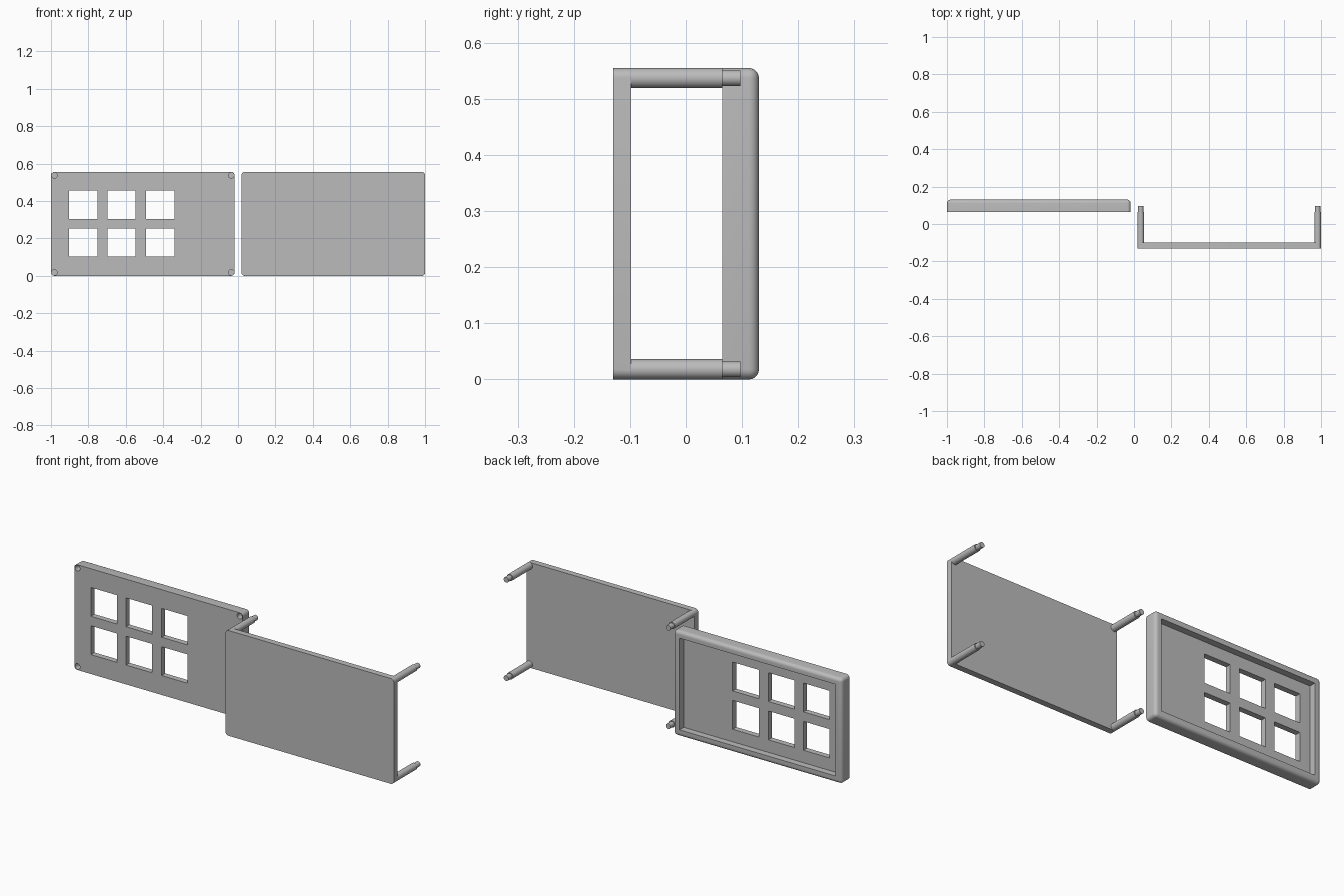
import bpy, bmesh
from math import radians
from mathutils import Matrix, Vector

if "Cube" in bpy.data.objects:
    bpy.data.objects.remove(bpy.data.objects["Cube"])

HEIGHT = 0.555
CORNER = 0.018          # corner radius and post radius
PIN_RADIUS = 0.014
FRAME_FRONT, FRAME_BACK = 0.065, 0.13
FRAME_X = (-1.0, -0.018)
COVER_X = (0.018, 1.0)

grey = bpy.data.materials.new("plain grey")
grey.use_nodes = True
grey.diffuse_color = (0.5, 0.5, 0.5, 1)
grey.node_tree.nodes["Principled BSDF"].inputs["Base Color"].default_value = (0.5, 0.5, 0.5, 1)


def finish(name, bm):
    bmesh.ops.recalc_face_normals(bm, faces=bm.faces)
    mesh = bpy.data.meshes.new(name)
    bm.to_mesh(mesh)
    bm.free()
    mesh.materials.append(grey)
    obj = bpy.data.objects.new(name, mesh)
    bpy.context.collection.objects.link(obj)
    return obj


def activate(obj):
    bpy.ops.object.select_all(action="DESELECT")
    obj.select_set(True)
    bpy.context.view_layer.objects.active = obj


def box(name, xs, ys, zs, radius=0, round_back=False):
    """Box with optional rounded corners and rounded back rim."""
    bm = bmesh.new()
    low, high = (Vector(p) for p in zip(xs, ys, zs))
    place = Matrix.Translation((low + high) / 2) @ Matrix.Diagonal((*(high - low), 1))
    bmesh.ops.create_cube(bm, size=1, matrix=place)
    if radius:
        def rounded(edge):
            a, b = (v.co.y for v in edge.verts)
            return abs(a - b) > 0.001 or (round_back and min(a, b) > ys[1] - 0.001)
        bmesh.ops.bevel(bm, geom=[e for e in bm.edges if rounded(e)], offset=radius,
                        segments=6, profile=0.5, affect="EDGES")
    return finish(name, bm)


def rod(name, x, z, radius, y0, y1):
    """Cylinder running front to back."""
    bm = bmesh.new()
    place = Matrix.Translation((x, (y0 + y1) / 2, z)) @ Matrix.Rotation(radians(90), 4, "X")
    bmesh.ops.create_cone(bm, cap_ends=True, segments=32, radius1=radius, radius2=radius,
                          depth=y1 - y0, matrix=place)
    return finish(name, bm)


def cut(target, cutter):
    mod = target.modifiers.new("cut", "BOOLEAN")
    mod.operation = "DIFFERENCE"
    mod.solver = "EXACT"
    mod.object = cutter
    activate(target)
    bpy.ops.object.modifier_apply(modifier=mod.name)
    bpy.data.objects.remove(cutter)


def smooth(obj):
    activate(obj)
    bpy.ops.object.shade_smooth_by_angle(angle=radians(30))


def corners(xs):
    return [(x, z) for x in (xs[0] + CORNER, xs[1] - CORNER)
            for z in (CORNER, HEIGHT - CORNER)]


# Window frame: tray open to the back, with six windows and four pin sockets
frame = box("window_frame", FRAME_X, (FRAME_FRONT, FRAME_BACK), (0, HEIGHT), CORNER, True)
rim = 0.036
cut(frame, box("recess_cutter", (FRAME_X[0] + rim, FRAME_X[1] - rim),
               (0.095, 0.2), (rim, HEIGHT - rim)))
for x in (-0.904, -0.699, -0.491):
    for z in (0.102, 0.304):
        cut(frame, box("window_cutter", (x, x + 0.152), (0, 0.2), (z, z + 0.152)))
for x, z in corners(FRAME_X):
    cut(frame, rod("socket_cutter", x, z, PIN_RADIUS + 0.001, 0, 0.097))
smooth(frame)

# Cover plate with four stepped posts
smooth(box("cover_plate", COVER_X, (-0.13, -0.098), (0, HEIGHT), CORNER))
for x, z in corners(COVER_X):
    smooth(rod("cover_post", x, z, CORNER, -0.11, FRAME_FRONT))
    smooth(rod("cover_pin", x, z, PIN_RADIUS, 0.06, 0.097))
